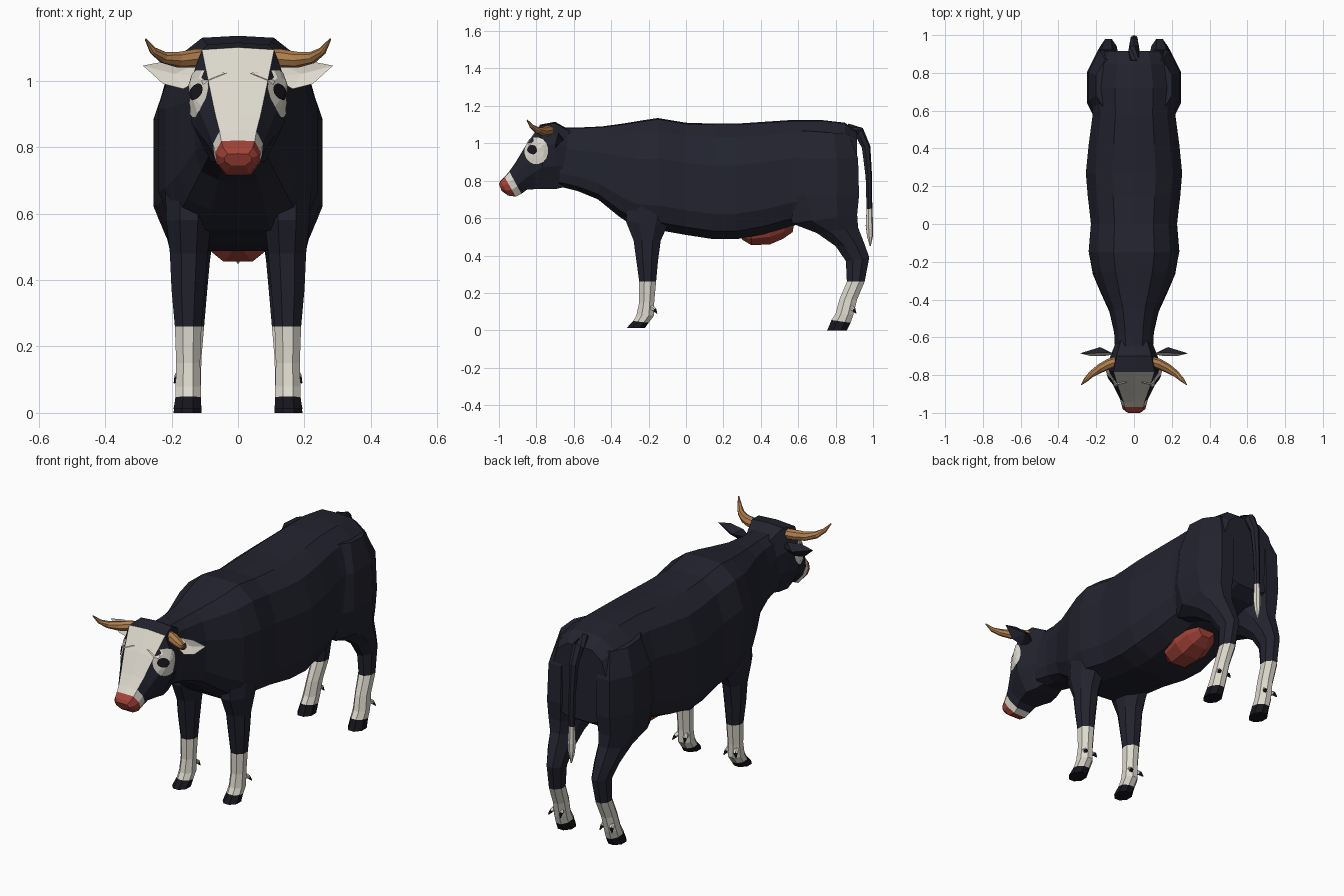
import bpy, bmesh, math
from mathutils import Vector
from mathutils.bvhtree import BVHTree

if "Cube" in bpy.data.objects:
    bpy.data.objects.remove(bpy.data.objects["Cube"])


def material(name, rgb):
    m = bpy.data.materials.new(name)
    m.diffuse_color = (*rgb, 1)
    m.use_nodes = True
    m.node_tree.nodes["Principled BSDF"].inputs["Base Color"].default_value = m.diffuse_color
    return m


NAVY = material("dark navy hide", (0.016, 0.017, 0.028))
WHITE = material("off white hide", (0.72, 0.69, 0.61))
HORN = material("tan horn", (0.44, 0.21, 0.075))
RED = material("muted red skin", (0.36, 0.055, 0.04))
BLACK = material("black", (0.008, 0.008, 0.012))


def finish(bm, name, mats):
    bmesh.ops.recalc_face_normals(bm, faces=bm.faces)
    me = bpy.data.meshes.new(name)
    bm.to_mesh(me)
    bm.free()
    for m in mats:
        me.materials.append(m)
    ob = bpy.data.objects.new(name, me)
    bpy.context.collection.objects.link(ob)
    return ob


def skin(bm, rings, color=lambda i, j: 0):
    """Join rings of points with quads and cap both ends."""
    vs = [[bm.verts.new(p) for p in r] for r in rings]
    n = len(vs[0])
    for i in range(len(vs) - 1):
        for j in range(n):
            k = (j + 1) % n
            f = bm.faces.new((vs[i][j], vs[i][k], vs[i + 1][k], vs[i + 1][j]))
            f.material_index = color(i, j)
    bm.faces.new(vs[0]).material_index = color(0, n // 2)
    bm.faces.new(vs[-1]).material_index = color(len(vs) - 2, n // 2)


def loft(name, sections, half, mats, color=lambda i, j: 0, side=1):
    """Sections are (y, z) start, (y, z) end, centre x and half width."""
    prof = half + [(-u, v) for u, v in reversed(half) if u > 0]
    rings = []
    for ya, za, yb, zb, xc, w in sections:
        rings.append([(side * (xc + u * w), ya + (yb - ya) * v, za + (zb - za) * v)
                      for u, v in prof])
    bm = bmesh.new()
    skin(bm, rings, color)
    return finish(bm, name, mats)


def tube(name, path, n, mats, color=lambda i, j: 0, side=1):
    """Path points are x, y, z, radius."""
    pts = [Vector((side * p[0], p[1], p[2])) for p in path]
    rings = []
    for i, p in enumerate(pts):
        d = (pts[min(i + 1, len(pts) - 1)] - pts[max(i - 1, 0)]).normalized()
        a = d.cross(Vector((0.2, 1, 0.1)) if abs(d.y) < 0.8 else Vector((1, 0, 0))).normalized()
        b = d.cross(a)
        rings.append([p + path[i][3] * (a * math.cos(t) + b * math.sin(t))
                      for t in (2 * math.pi * k / n for k in range(n))])
    bm = bmesh.new()
    skin(bm, rings, color)
    return finish(bm, name, mats)


# Trunk and neck
BODY = [(0, 0), (.45, .01), (.8, .12), (1, .36), (1, .78), (.85, .93), (.45, 1), (0, 1)]
trunk = [(-.66, 1.085, -.68, .77, .10), (-.56, 1.085, -.58, .745, .105),
         (-.45, 1.09, -.47, .70, .13), (-.34, 1.105, -.36, .61, .18),
         (-.25, 1.12, -.27, .55, .218), (-.15, 1.135, -.14, .535, .24),
         (0, 1.11, 0, .51, .228), (.15, 1.105, .15, .487, .245),
         (.27, 1.105, .27, .487, .255), (.42, 1.115, .42, .515, .24),
         (.57, 1.125, .57, .56, .22), (.72, 1.125, .72, .58, .222),
         (.85, 1.11, .85, .62, .20), (.915, 1.06, .915, .66, .165)]
loft("body", [(a, b, c, d, 0, w) for a, b, c, d, w in trunk], BODY, [NAVY])

# Head with blaze, pale muzzle and nose
HEAD = [(0, 0), (.74, .02), (1, .33), (.95, .66), (.55, 1), (0, 1)]
skull = [(-.62, 1.07, -.63, .77, .095), (-.70, 1.115, -.70, .755, .125),
         (-.78, 1.10, -.76, .755, .147), (-.85, 1.0, -.805, .755, .12),
         (-.91, .90, -.85, .752, .092), (-.945, .85, -.88, .73, .075),
         (-.97, .82, -.91, .715, .068), (-.992, .80, -.95, .72, .06),
         (-1.0, .78, -.985, .745, .042)]


def head_color(i, j):
    if i >= 6:
        return 2
    return 1 if i == 5 or (i >= 2 and j in (0, 9)) else 0


head = loft("head", [(a, b, c, d, 0, w) for a, b, c, d, w in skull], HEAD,
            [NAVY, WHITE, RED], head_color)
tree = BVHTree.FromPolygons([v.co for v in head.data.vertices],
                            [list(p.vertices) for p in head.data.polygons])


def side_plate(name, cy, cz, ry, rz, lift, mat, side):
    """Thin patch draped over the side of the head."""
    bm = bmesh.new()

    def drop(r, t):
        y, z = cy + r * ry * math.cos(t), cz + r * rz * math.sin(t)
        hit = tree.ray_cast(Vector((side, y, z)), Vector((-side, 0, 0)))
        p = hit[0] + hit[1] * lift if hit[0] else Vector((side * .09, y, z))
        return bm.verts.new(p)
    mid = drop(0, 0)
    rings = [[drop(r, math.pi * (k + .5) / 8) for k in range(16)] for r in (.33, .66, 1)]
    for k in range(16):
        n = (k + 1) % 16
        bm.faces.new((mid, rings[0][k], rings[0][n]))
        for a, b in zip(rings, rings[1:]):
            bm.faces.new((a[k], b[k], b[n], a[n]))
    finish(bm, name, [mat])


# Leg sections, top to hoof
OCT = [(.4, 0), (1, .3), (1, .7), (.4, 1)]
front = [(-.29, .85, -.08, .85, .13, .07), (-.31, .72, -.06, .72, .145, .075),
         (-.32, .58, -.095, .57, .148, .068), (-.28, .48, -.135, .48, .148, .057),
         (-.265, .37, -.15, .37, .15, .05), (-.25, .26, -.16, .26, .15, .04),
         (-.25, .15, -.17, .15, .15, .036), (-.265, .08, -.17, .08, .15, .038),
         (-.282, .05, -.2, .04, .15, .038), (-.318, .012, -.22, .012, .152, .042)]
hind = [(.60, 1.07, .87, 1.05, .12, .08), (.54, .92, .92, .92, .145, .095),
        (.52, .72, .925, .72, .148, .101), (.57, .57, .915, .62, .15, .09),
        (.70, .52, .92, .55, .145, .07), (.80, .45, .955, .46, .14, .055),
        (.855, .37, .98, .39, .135, .043), (.86, .26, .955, .26, .14, .038),
        (.82, .165, .915, .165, .145, .035), (.80, .09, .895, .085, .15, .038),
        (.778, .055, .88, .04, .15, .038), (.755, 0, .86, 0, .152, .042)]


def leg_color(n):
    return lambda i, j: 2 if i == n - 2 else (1 if i >= n - 5 else 0)


for s, tag in ((1, "left"), (-1, "right")):
    loft(tag + "_front_leg", front, OCT, [NAVY, WHITE, BLACK], leg_color(len(front)), s)
    loft(tag + "_hind_leg", hind, OCT, [NAVY, WHITE, BLACK], leg_color(len(hind)), s)
    # Dewclaws
    for part, y in (("front", -.175), ("hind", .89)):
        for x, e in ((.17, .022), (.13, -.012)):
            tube(f"{tag}_{part}_dewclaw", [(x, y - .015, .125, .014),
                 (x + e * .5, y + .008, .11, .011), (x + e, y + .02, .09, .002)], 5,
                 [WHITE, BLACK], lambda i, j: i, s)
    # Horns
    tube(tag + "_horn", [(.085, -.725, 1.07, .026), (.13, -.74, 1.067, .028),
         (.18, -.765, 1.063, .024), (.225, -.795, 1.07, .018),
         (.255, -.825, 1.09, .012), (.278, -.85, 1.125, .003)], 8, [HORN], side=s)
    # Ears: pale in front, dark behind
    bm = bmesh.new()
    rim = [bm.verts.new((s * x, y, z)) for x, y, z in (
        (.10, -.69, 1.01), (.165, -.70, .975), (.225, -.70, .99),
        (.286, -.685, 1.045), (.21, -.685, 1.06), (.13, -.68, 1.05))]
    cup = bm.verts.new((s * .19, -.682, 1.02))
    back = bm.verts.new((s * .18, -.652, 1.02))
    for k in range(6):
        for v, m in ((cup, 1), (back, 0)):
            bm.faces.new((rim[k], rim[(k + 1) % 6], v)).material_index = m
    finish(bm, tag + "_ear", [NAVY, WHITE])
    # Eye patches and eyes
    side_plate(tag + "_eye_patch", -.80, .96, .062, .072, .005, WHITE, s)
    side_plate(tag + "_eye", -.818, .965, .026, .024, .009, BLACK, s)

# Tail with pale tuft
tube("tail", [(0, .86, 1.08, .03), (0, .925, 1.06, .03), (0, .962, .98, .024),
     (0, .977, .82, .018), (0, .98, .65, .016), (0, .98, .56, .021),
     (0, .983, .50, .016), (0, .985, .45, .003)], 7, [NAVY, WHITE],
     lambda i, j: 1 if i >= 4 else 0)

# Udder
loft("udder", [(.30, .51, .30, .485, 0, .04), (.35, .54, .35, .455, 0, .095),
     (.45, .56, .45, .46, 0, .11), (.53, .58, .52, .49, 0, .095),
     (.58, .58, .57, .525, 0, .05)], [(.5, 0), (1, .35), (.9, .6), (.45, 1)], [RED])
